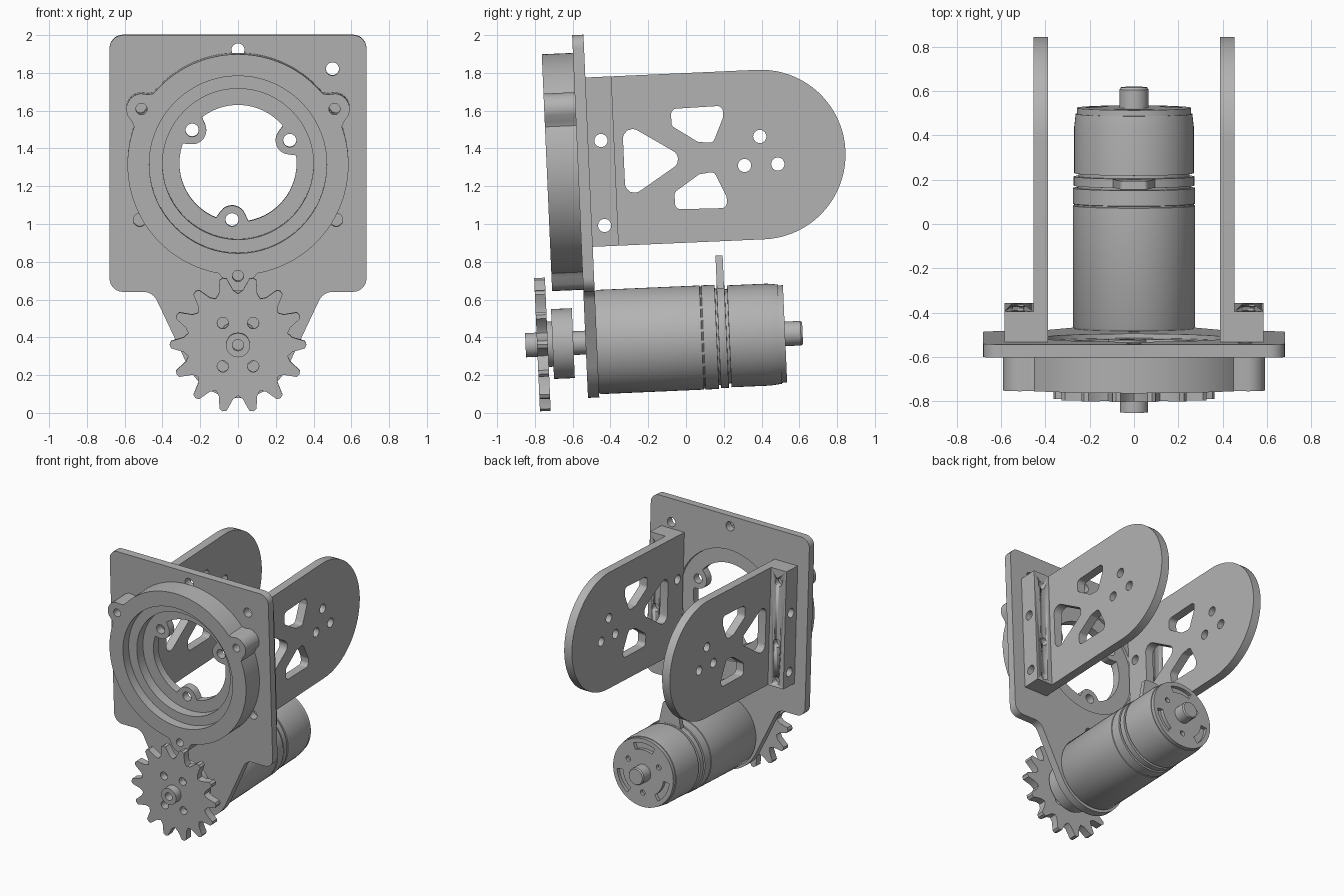
import bpy, bmesh
from math import sin, cos, pi, tau, radians, sqrt
from mathutils import Matrix, Vector

if "Cube" in bpy.data.objects:
    bpy.data.objects.remove(bpy.data.objects["Cube"])

grey = bpy.data.materials.new("machined_grey")
grey.use_nodes = True
COLOUR = (0.45, 0.45, 0.45, 1)
grey.diffuse_color = COLOUR
grey.node_tree.nodes["Principled BSDF"].inputs["Base Color"].default_value = COLOUR

# The whole assembly leans slightly back around the x axis
TILT = Matrix.Rotation(radians(2.5), 4, 'X')
# Profile planes: FRONT draws in x-z, SIDE draws in y-z
FRONT = Matrix(((1, 0, 0, 0), (0, 0, -1, 0), (0, 1, 0, 0), (0, 0, 0, 1)))
SIDE = Matrix(((0, 0, 1, 0), (1, 0, 0, 0), (0, 1, 0, 0), (0, 0, 0, 1)))

BORE = 1.345      # height of the large bore
AXLE = 0.395      # height of the motor axis
PLATE = (-0.515, -0.455)


def finish(name, mesh):
    mesh.transform(TILT)
    mesh.materials.clear()
    mesh.materials.append(grey)
    mesh.shade_smooth()
    mesh.set_sharp_from_angle(angle=radians(32))
    ob = bpy.data.objects.new(name, mesh)
    bpy.context.collection.objects.link(ob)
    return ob


def prism(name, outline, holes, plane, start, end):
    """Extrude an outline with holes between two depths."""
    curve = bpy.data.curves.new(name, 'CURVE')
    curve.dimensions = '2D'
    curve.fill_mode = 'BOTH'
    curve.extrude = (end - start) / 2
    for loop in [outline] + holes:
        s = curve.splines.new('POLY')
        s.points.add(len(loop) - 1)
        for p, (a, b) in zip(s.points, loop):
            p.co = (a, b, 0, 1)
        s.use_cyclic_u = True
    temp = bpy.data.objects.new(name + "_profile", curve)
    bpy.context.collection.objects.link(temp)
    bpy.context.view_layer.update()
    mesh = bpy.data.meshes.new_from_object(temp.evaluated_get(bpy.context.evaluated_depsgraph_get()))
    bpy.data.objects.remove(temp)
    mesh.transform(plane)
    middle = (start + end) / 2
    mesh.transform(Matrix.Translation((middle, 0, 0) if plane is SIDE else (0, middle, 0)))
    bm = bmesh.new()
    bm.from_mesh(mesh)
    bmesh.ops.remove_doubles(bm, verts=bm.verts, dist=1e-5)
    bmesh.ops.recalc_face_normals(bm, faces=bm.faces)
    bm.to_mesh(mesh)
    bm.free()
    mesh.name = name
    return finish(name, mesh)


def lathe(name, profile, n=64):
    """Turn (depth, radius) pairs around the motor axis."""
    bm = bmesh.new()
    rings = [[bm.verts.new((r * cos(tau * i / n), v, AXLE + r * sin(tau * i / n)))
              for i in range(n)] for v, r in profile]
    for a, b in zip(rings, rings[1:]):
        for i in range(n):
            j = (i + 1) % n
            bm.faces.new((a[i], a[j], b[j], b[i]))
    bm.faces.new(rings[0])
    bm.faces.new(rings[-1])
    bmesh.ops.recalc_face_normals(bm, faces=bm.faces)
    mesh = bpy.data.meshes.new(name)
    bm.to_mesh(mesh)
    bm.free()
    return finish(name, mesh)


def polar(r, angle, cx=0, cy=0):
    return (cx + r * cos(angle), cy + r * sin(angle))


def circle(cx, cy, r, n=24):
    return [polar(r, tau * i / n, cx, cy) for i in range(n)]


def rounded(points):
    """Round the corners of a polygon given as (a, b, radius)."""
    out = []
    for i, (a, b, r) in enumerate(points):
        p = Vector((a, b))
        u = (Vector(points[i - 1][:2]) - p).normalized()
        w = (Vector(points[(i + 1) % len(points)][:2]) - p).normalized()
        if r == 0:
            out.append((a, b))
            continue
        half = u.angle(w) / 2
        t = r / abs(sin(half) / cos(half))
        centre = p + (u + w).normalized() * r / sin(half)
        d0, d1 = p + u * t - centre, p + w * t - centre
        for k in range(7):
            d = d0.lerp(d1, k / 6).normalized() * r
            out.append(tuple(centre + d))
    return out


def lobed(radius, dist, lobe, first, inward):
    """A circle around the bore with three round lobes, outward or inward."""
    pts = []
    for i in range(180):
        a = tau * i / 180
        d = (a - first + pi / 3) % (tau / 3) - pi / 3
        root = lobe ** 2 - (dist * sin(d)) ** 2
        r = radius
        if root > 0:
            if inward:
                r = min(r, dist * cos(d) - sqrt(root))
            else:
                r = max(r, dist * cos(d) + sqrt(root))
        pts.append(polar(r, a, 0, BORE))
    return pts


def holes_around(count, dist, first, r, cy):
    return [circle(*polar(dist, first + tau * k / count, 0, cy), r) for k in range(count)]


# Main plate with a tapering foot that carries the motor
half = [(0.451, 0.664, 0.08), (0.68, 0.664, 0.07), (0.68, 2.024, 0.07)]
foot = [polar(0.293, radians(205 + 130 * k / 24), 0, AXLE) + (0,) for k in range(25)]
outline = rounded(foot + half + [(-x, z, r) for x, z, r in reversed(half)])
prism("main_plate", outline,
      [circle(0, BORE, 0.42, 72), circle(0.5, 1.845, 0.035)]
      + holes_around(6, 0.6, pi / 6, 0.035, BORE), FRONT, *PLATE)

# Bearing housing: stepped ring with three screw ears, and a lobed inner flange
ears = lobed(0.585, 0.585, 0.085, pi / 6, False)
ear_holes = holes_around(3, 0.59, pi / 6, 0.03, BORE)
prism("housing_front", ears, [circle(0, BORE, 0.47, 72)] + ear_holes, FRONT, -0.68, -0.61)
prism("housing_back", ears, [circle(0, BORE, 0.40, 72)] + ear_holes, FRONT, -0.61, PLATE[0])
prism("inner_flange", circle(0, BORE, 0.419, 72),
      [lobed(0.31, 0.3, 0.075, radians(24), True)]
      + holes_around(3, 0.3, radians(24), 0.035, BORE), FRONT, -0.535, -0.475)

# Side brackets with rounded ends, lightening cutouts and mounting blocks
LOW, HIGH, BACK = 0.90, 1.797, PLATE[1]
arc = [polar(0.449, -pi / 2 + pi * k / 40, 0.455, BORE + 0.004) for k in range(41)]
bracket = [(BACK, HIGH), (BACK, LOW)] + arc
kite = [(-0.01, 0.266), (0.265, 0.271), (0.265, 0.211), (0.205, 0.076), (0.125, 0.086), (-0.01, 0.176)]
cuts = [rounded([(v, BORE + s * w, 0.03) for v, w in kite]) for s in (1, -1)]
cuts.append(rounded([(-0.27, BORE + 0.21, 0.05), (0.06, BORE, 0.05), (-0.27, BORE - 0.21, 0.05)]))
cuts += [circle(v, BORE + w, 0.035) for v, w in ((0.367, -0.05), (0.454, 0.10), (0.543, -0.05))]
bolts = [circle(-0.387, w, 0.035) for w in (1.01, 1.46)]
block = [(BACK, LOW), (-0.317, LOW), (-0.317, HIGH), (BACK, HIGH)]
for side, s in (("left", 1), ("right", -1)):
    prism(side + "_bracket", bracket, cuts + bolts, SIDE, *sorted((s * 0.387, s * 0.453)))
    body = prism(side + "_mounting_block", block, bolts, SIDE, *sorted((s * 0.453, s * 0.585)))
    # Screw holes bored into the rear of the block
    for w in (0.95, 1.235, 1.7):
        drill = prism("drill", circle(s * 0.52, w, 0.03), [], FRONT, -0.36, -0.25)
        drill.hide_render = True
        mod = body.modifiers.new("bore", 'BOOLEAN')
        mod.operation, mod.object, mod.solver = 'DIFFERENCE', drill, 'EXACT'
        bpy.context.view_layer.update()
        cut = bpy.data.meshes.new_from_object(body.evaluated_get(bpy.context.evaluated_depsgraph_get()))
        body.modifiers.clear()
        body.data = cut
        bpy.data.objects.remove(drill)

# Motor: front can with a groove, terminal ring, rear can and slotted end cap
lathe("motor_can", [(BACK, 0.27), (-0.445, 0.276), (0.10, 0.276), (0.102, 0.271), (0.108, 0.271),
                    (0.11, 0.276), (0.18, 0.276), (0.181, 0.255), (0.19, 0.255), (0.191, 0.272),
                    (0.232, 0.272), (0.233, 0.25), (0.246, 0.25), (0.247, 0.27), (0.455, 0.27),
                    (0.515, 0.263)])
slots = []
for k in range(3):
    mid = radians(90 + 120 * k)
    sweep = [mid + radians(-24 + 6 * i) for i in range(9)]
    slots.append([polar(0.225, a, 0, AXLE) for a in sweep]
                 + [polar(0.175, a, 0, AXLE) for a in reversed(sweep)])
prism("motor_end_cap", circle(0, AXLE, 0.258, 64),
      slots + holes_around(3, 0.15, pi / 6, 0.02, AXLE), FRONT, 0.515, 0.542)
prism("terminal_tab", rounded([(-0.1, 0.62, 0), (0.1, 0.62, 0), (0.06, 0.825, 0.02), (-0.06, 0.825, 0.02)]),
      [], FRONT, 0.192, 0.23)

# Shafts
lathe("rear_shaft", [(0.51, 0.065), (0.625, 0.065), (0.635, 0.058)], 32)
lathe("front_shaft", [(-0.73, 0.063), (BACK, 0.063)], 32)
prism("shaft_collar", circle(0, AXLE, 0.064, 32), [circle(0, AXLE, 0.03)], FRONT, -0.833, -0.73)

# Sprocket with fourteen teeth, and its hub
TEETH = 14
tooth = ((-0.5, 0.27), (-0.3, 0.29), (-0.12, 0.355), (0, 0.362), (0.12, 0.355), (0.3, 0.29))
teeth = [polar(r, tau * (k + f) / TEETH, 0, AXLE) for k in range(TEETH) for f, r in tooth]
prism("sprocket", teeth,
      [circle(0, AXLE, 0.05)] + holes_around(4, 0.14, radians(55), 0.03, AXLE)[::2]
      + holes_around(4, 0.14, radians(35), 0.03, AXLE)[1::2], FRONT, -0.772, -0.715)
lathe("sprocket_hub", [(-0.716, 0.12), (-0.69, 0.12), (-0.69, 0.185), (-0.58, 0.185)], 48)
